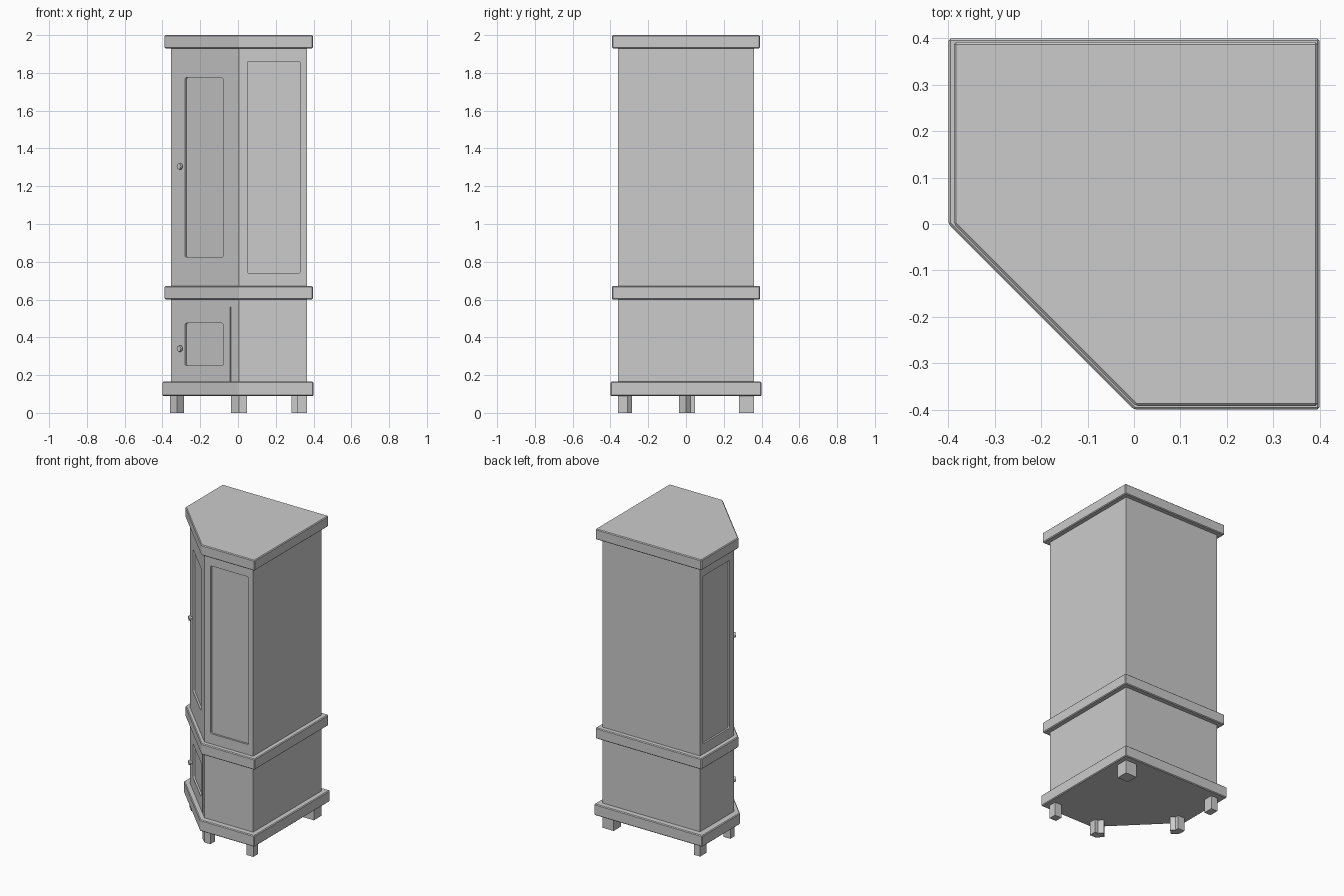
import bpy, bmesh
from math import radians, sin, cos
from mathutils import Matrix, Vector

cube = bpy.data.objects.get("Cube")
if cube:
    bpy.data.objects.remove(cube, do_unlink=True)

GREY = (0.6, 0.6, 0.6, 1)
paint = bpy.data.materials.new("grey paint")
paint.use_nodes = True
paint.diffuse_color = GREY
paint.node_tree.nodes["Principled BSDF"].inputs["Base Color"].default_value = GREY

SHIFT = 0.004    # cabinet sits slightly right of its plinth
BODY = 0.36      # half width of the carcass


def make_object(name, bm):
    bmesh.ops.recalc_face_normals(bm, faces=bm.faces)
    mesh = bpy.data.meshes.new(name)
    bm.to_mesh(mesh)
    bm.free()
    mesh.materials.append(paint)
    obj = bpy.data.objects.new(name, mesh)
    bpy.context.collection.objects.link(obj)
    return obj


def prism(name, outline, z0, z1, bevel=0):
    bm = bmesh.new()
    base = bm.faces.new([bm.verts.new((x, y, z0)) for x, y in outline])
    top = bmesh.ops.extrude_face_region(bm, geom=[base])["geom"]
    bmesh.ops.translate(bm, vec=(0, 0, z1 - z0),
                        verts=[v for v in top if isinstance(v, bmesh.types.BMVert)])
    if bevel:
        bmesh.ops.bevel(bm, geom=bm.edges[:], offset=bevel, segments=1, affect='EDGES')
    return make_object(name, bm)


def corner_plan(s, dx=SHIFT):
    # square with one front corner cut off
    return [(x + dx, y) for x, y in [(-s, s), (-s, 0), (0, -s), (s, -s), (s, s)]]


def face_matrix(x, y, z, angle):
    return Matrix.Translation((x, y, z)) @ Matrix.Rotation(radians(angle), 4, 'Z')


def recess(body, x, y, angle, width, z0, z1, depth=0.012, radius=0.008):
    # cut a shallow rounded panel into a wall
    bm = bmesh.new()
    bmesh.ops.create_cube(bm, size=1)
    bmesh.ops.scale(bm, vec=(width, depth * 2, z1 - z0), verts=bm.verts)
    if radius:
        across = [e for e in bm.edges
                  if abs(e.verts[0].co.y - e.verts[1].co.y) > depth]
        bmesh.ops.bevel(bm, geom=across, offset=radius, segments=3,
                        profile=0.5, affect='EDGES')
    bm.transform(face_matrix(x, y, (z0 + z1) / 2, angle))
    cutter = make_object("panel_cutter", bm)
    cutter.hide_render = True
    mod = body.modifiers.new("panel", 'BOOLEAN')
    mod.operation, mod.solver, mod.object = 'DIFFERENCE', 'EXACT', cutter
    bpy.context.view_layer.objects.active = body
    bpy.ops.object.modifier_apply(modifier=mod.name)
    bpy.data.objects.remove(cutter, do_unlink=True)


def diagonal(x):
    # point of the angled wall at a given x
    return x, -BODY - (x - SHIFT)


# Carcass
lower = prism("lower_cabinet", corner_plan(BODY), 0.15, 0.62)
upper = prism("upper_cabinet", corner_plan(BODY), 0.66, 1.94)

# Side panels
recess(upper, 0.19, -BODY, 0, 0.28, 0.74, 1.86)
recess(upper, SHIFT - BODY, 0.19, -90, 0.28, 0.74, 1.86)

# Door panels and the lower door seam
recess(upper, *diagonal(-0.18), -45, 0.283, 0.825, 1.775)
recess(lower, *diagonal(-0.18), -45, 0.283, 0.25, 0.475)
recess(lower, *diagonal(-0.039), -45, 0.007, 0.165, 0.56, 0.01, 0)

# Mouldings
prism("base_moulding", corner_plan(0.4, 0), 0.09, 0.165, 0.005)
prism("middle_moulding", corner_plan(0.392), 0.60, 0.672, 0.005)
prism("top_moulding", corner_plan(0.392), 1.93, 2.0, 0.005)


# Feet
def box(x0, x1, y0, y1):
    return [(x0, y0), (x1, y0), (x1, y1), (x0, y1)]


prism("back_left_foot", box(0.283, 0.365, 0.28, 0.36), 0, 0.1)
prism("front_left_foot", box(0.315, 0.365, -0.36, -0.31), 0, 0.1)
prism("back_right_foot", box(-0.357, -0.31, 0.295, 0.36), 0, 0.1)
bent = [(0.047, -0.36), (0.004, -0.36), (-0.036, -0.322), (0, -0.285), (0.024, -0.31), (0.047, -0.31)]
prism("front_middle_foot", bent, 0, 0.1)
prism("right_middle_foot", [(y, x) for x, y in bent], 0, 0.1)

# Knobs
for name, z in (("upper_knob", 1.305), ("lower_knob", 0.34)):
    bm = bmesh.new()
    for radius, start, end in ((0.008, -0.004, 0.012), (0.017, 0.01, 0.022)):
        bmesh.ops.create_cone(
            bm, cap_ends=True, segments=16, radius1=radius, radius2=radius * 0.9,
            depth=end - start,
            matrix=Matrix.Translation((0, -(start + end) / 2, 0)) @ Matrix.Rotation(radians(90), 4, 'X'))
    bm.transform(face_matrix(*diagonal(-0.298), z, -45))
    knob = make_object(name, bm)
    bpy.ops.object.select_all(action='DESELECT')
    knob.select_set(True)
    bpy.context.view_layer.objects.active = knob
    bpy.ops.object.shade_smooth_by_angle()
